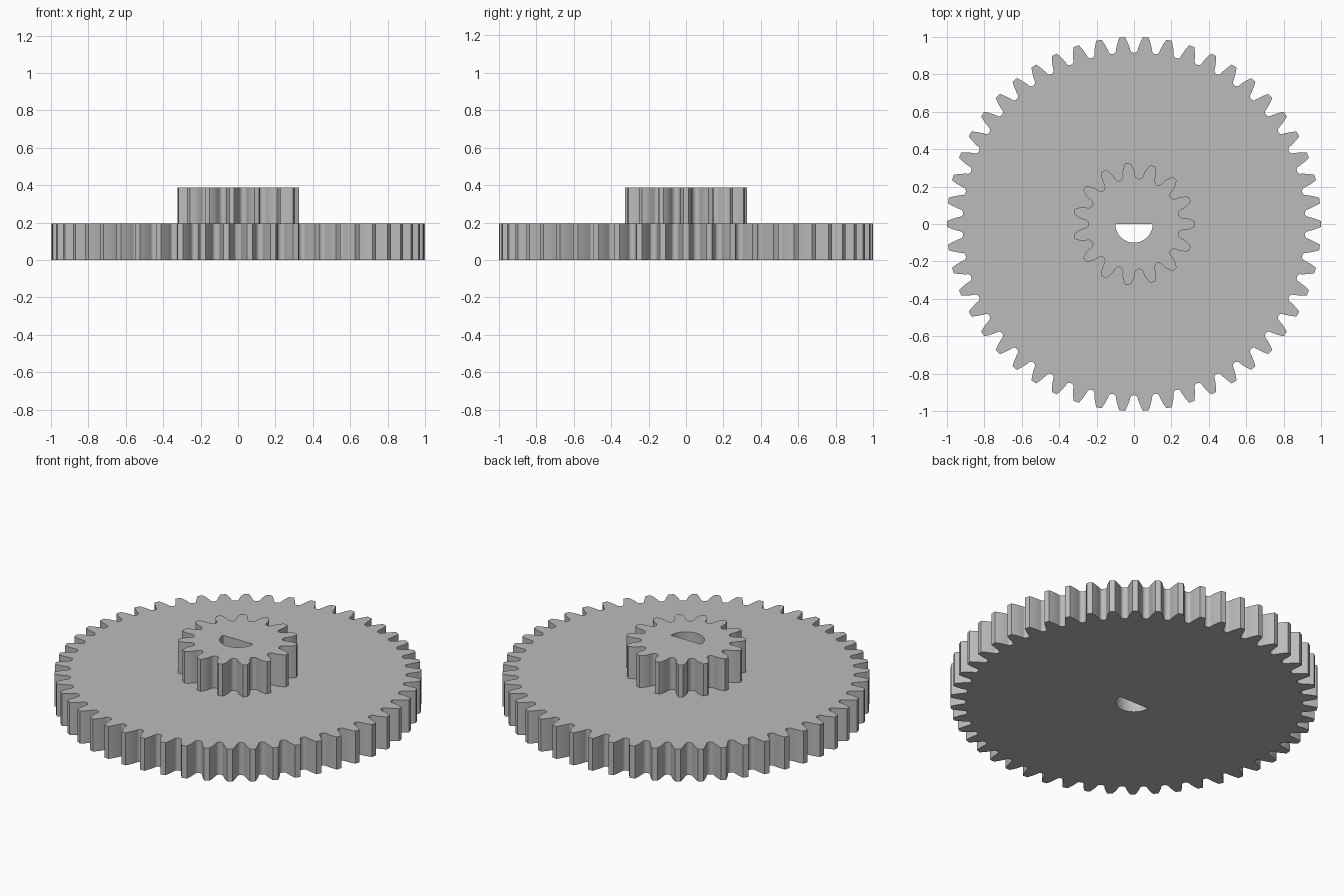
import bpy, bmesh
from math import pi, sin, cos, tan, acos, radians

old = bpy.data.objects.get("Cube")
if old:
    bpy.data.objects.remove(old, do_unlink=True)

MODULE = 1 / 26
PRESSURE = radians(20)
BORE = 0.1
STEP_Z, TOP_Z = 0.195, 0.387

grey = bpy.data.materials.new("plain grey")
grey.use_nodes = True
colour = (0.5, 0.5, 0.5, 1)
grey.diffuse_color = colour
grey.node_tree.nodes["Principled BSDF"].inputs["Base Color"].default_value = colour


def gear_outline(teeth):
    """Involute teeth with rounded roots, first tooth centred on +x."""
    pitch_r = teeth * MODULE / 2
    base_r = pitch_r * cos(PRESSURE)
    tip_r = pitch_r + MODULE
    root_r = pitch_r - 1.2 * MODULE
    flank_r = max(base_r, root_r + 0.4 * MODULE)

    def half_angle(r):
        a = acos(min(1, base_r / r))
        return pi / teeth / 2 + (tan(PRESSURE) - PRESSURE) - (tan(a) - a)

    # One tooth as (radius, angle), from its right flank to the next tooth
    radii = [flank_r + (tip_r - flank_r) * i / 5 for i in range(6)]
    right = [(r, -half_angle(r)) for r in radii]
    left = [(r, -a) for r, a in reversed(right)]
    gap = pi / teeth - half_angle(flank_r)
    root = []
    for i in range(1, 8):
        t = pi * i / 8
        root.append((flank_r - (flank_r - root_r) * sin(t),
                     pi / teeth - gap * cos(t)))
    tooth = right + left + root
    return [(r * cos(a + 2 * pi * k / teeth), r * sin(a + 2 * pi * k / teeth))
            for k in range(teeth) for r, a in tooth]


def bore_outline(steps=24):
    """Half-round shaft hole, flat side towards the back."""
    return [(BORE * cos(pi + pi * i / steps), BORE * sin(pi + pi * i / steps))
            for i in range(steps + 1)]


def make_gear(name, teeth, z0, z1):
    bm = bmesh.new()
    edges = []
    for loop in (gear_outline(teeth), bore_outline()):
        verts = [bm.verts.new((x, y, z0)) for x, y in loop]
        edges += [bm.edges.new((v, verts[i - 1])) for i, v in enumerate(verts)]
    bmesh.ops.triangle_fill(bm, edges=edges, use_beauty=True, use_dissolve=False,
                            normal=(0, 0, 1))
    top = bmesh.ops.extrude_face_region(bm, geom=bm.faces[:], use_keep_orig=True)
    moved = [g for g in top["geom"] if isinstance(g, bmesh.types.BMVert)]
    bmesh.ops.translate(bm, verts=moved, vec=(0, 0, z1 - z0))
    bmesh.ops.recalc_face_normals(bm, faces=bm.faces[:])
    mesh = bpy.data.meshes.new(name)
    bm.to_mesh(mesh)
    bm.free()
    mesh.materials.append(grey)
    obj = bpy.data.objects.new(name, mesh)
    bpy.context.collection.objects.link(obj)
    bpy.ops.object.select_all(action='DESELECT')
    obj.select_set(True)
    bpy.context.view_layer.objects.active = obj
    bpy.ops.object.shade_smooth_by_angle(angle=radians(30))


# Wide lower wheel and the small pinion on top of it
make_gear("large_gear", 50, 0, STEP_Z)
make_gear("small_gear", 15, STEP_Z, TOP_Z)
